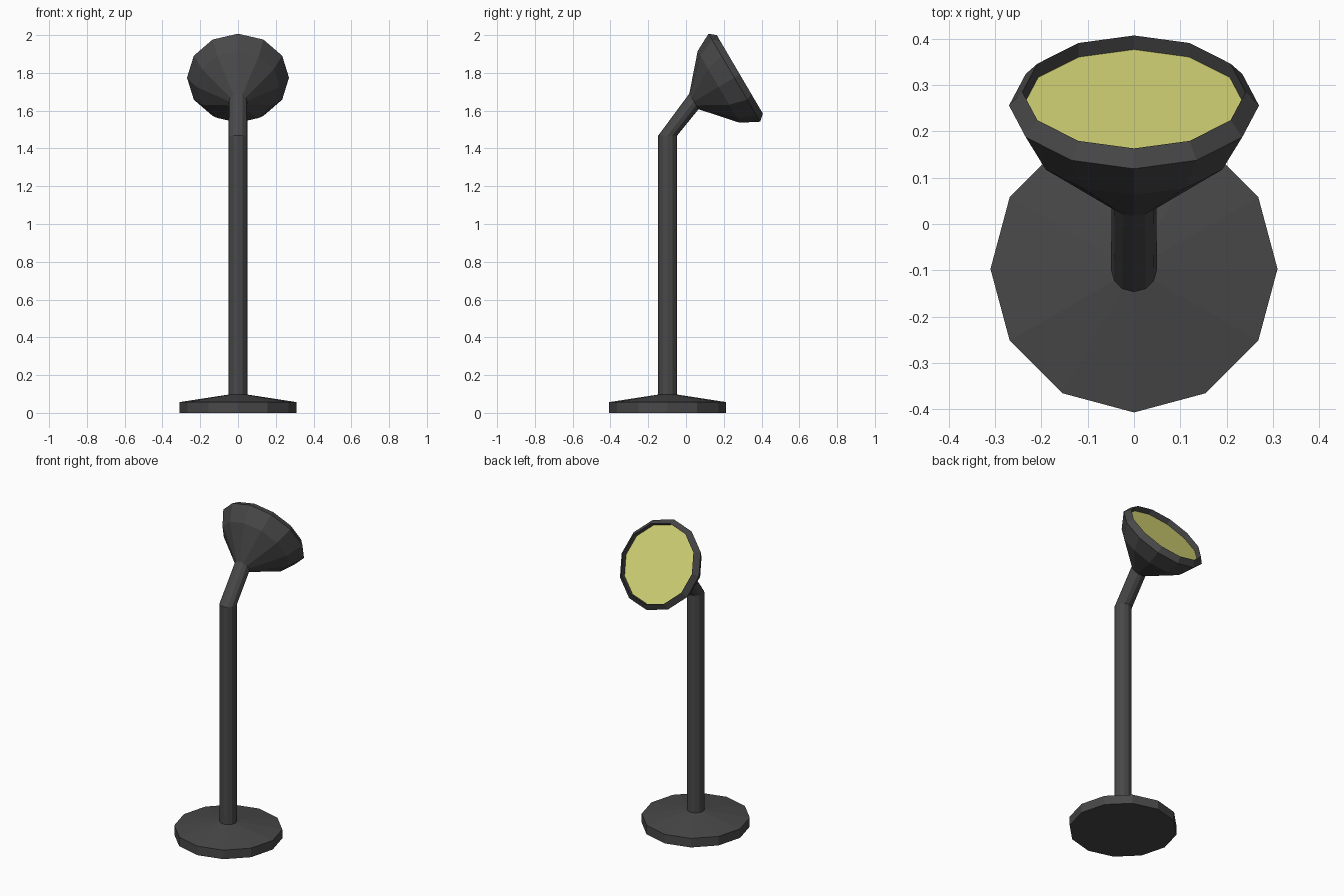
import bpy, bmesh, math
from mathutils import Vector

if "Cube" in bpy.data.objects:
    bpy.data.objects.remove(bpy.data.objects["Cube"], do_unlink=True)

SIDES = 12


def make_material(name, rgb):
    m = bpy.data.materials.new(name)
    m.use_nodes = True
    m.diffuse_color = (*rgb, 1)
    m.node_tree.nodes["Principled BSDF"].inputs["Base Color"].default_value = (*rgb, 1)
    return m


metal = make_material("dark grey metal", (0.065, 0.065, 0.065))
glow = make_material("pale yellow lens", (0.66, 0.66, 0.18))


def loft(name, rings, material, cap_start=False, cap_end=False):
    """Skin rings given as (centre y, centre z, radius, forward tilt)."""
    bm = bmesh.new()
    loops = []
    for y, z, r, tilt in rings:
        across = Vector((1, 0, 0))
        up = Vector((0, math.cos(tilt), -math.sin(tilt)))
        angles = [2 * math.pi * i / SIDES for i in range(SIDES)]
        loops.append([bm.verts.new(Vector((0, y, z)) + across * r * math.cos(a) + up * r * math.sin(a))
                      for a in angles])
    for a, b in zip(loops, loops[1:]):
        for i in range(SIDES):
            j = (i + 1) % SIDES
            bm.faces.new((a[i], a[j], b[j], b[i]))
    if cap_start:
        bm.faces.new(loops[0][::-1])
    if cap_end:
        bm.faces.new(loops[-1])
    mesh = bpy.data.meshes.new(name)
    bm.to_mesh(mesh)
    bm.free()
    mesh.materials.append(material)
    obj = bpy.data.objects.new(name, mesh)
    bpy.context.collection.objects.link(obj)
    return obj


POLE_Y = -0.097
TILT = math.radians(59.6)
NECK = Vector((0, 0.042, 1.649))
AXIS = Vector((0, math.sin(TILT), math.cos(TILT)))


def on_axis(distance, radius):
    """Ring across the lamp head's tilted axis."""
    c = NECK + AXIS * distance
    return c.y, c.z, radius, TILT


# Round foot with a shallow sloping top
loft("base", [(POLE_Y, 0, 0.31, 0), (POLE_Y, 0.057, 0.31, 0), (POLE_Y, 0.097, 0.05, 0)],
     metal, cap_start=True, cap_end=True)

# Upright pole bending into the short arm
loft("pole_and_arm", [(POLE_Y, 0.09, 0.05, 0), (POLE_Y, 1.468, 0.05, 0), on_axis(0, 0.048)], metal)

# Flared head with a turned-in lip and inner wall
loft("lamp_shade", [on_axis(0, 0.048), on_axis(0.152, 0.22), on_axis(0.248, 0.27),
                    on_axis(0.282, 0.241), on_axis(0.248, 0.239)], metal)

# Recessed glowing disc
loft("lens", [on_axis(0.248, 0.239)], glow, cap_end=True)
